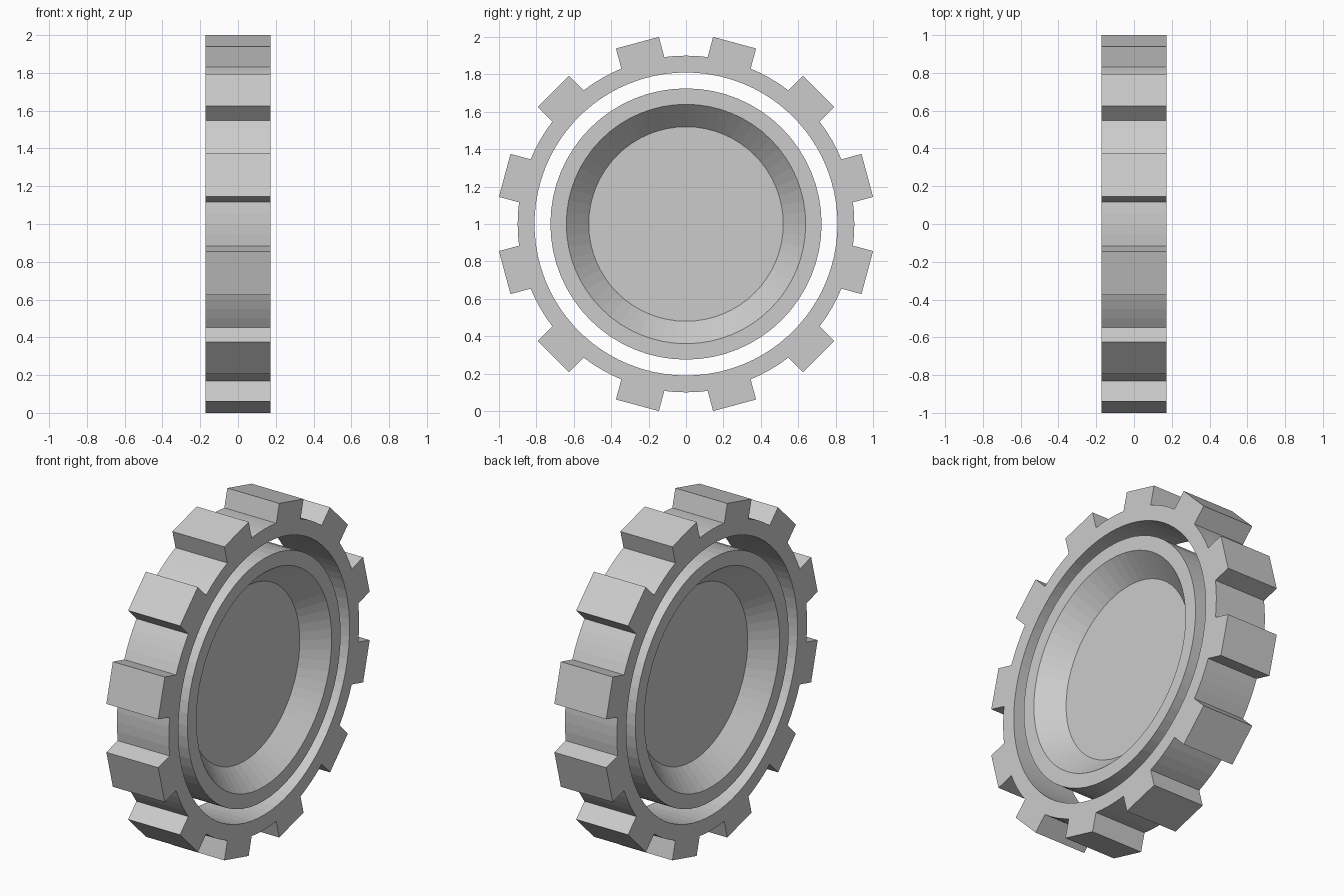
import bpy, bmesh
from math import sin, cos, asin, atan2, hypot, radians, pi

if "Cube" in bpy.data.objects:
    bpy.data.objects.remove(bpy.data.objects["Cube"])

HALF = 0.172      # half thickness of the wheel along x
CENTRE_Z = 1.0


def bridge_rings(name, rings, closed=False, caps=False):
    """Skin quads between consecutive rings of (x, angle, radius) points."""
    bm = bmesh.new()
    loops = [[bm.verts.new((x, r * cos(a), CENTRE_Z + r * sin(a)))
              for x, a, r in ring] for ring in rings]
    pairs = list(zip(loops, loops[1:]))
    if closed:
        pairs.append((loops[-1], loops[0]))
    n = len(loops[0])
    for p, q in pairs:
        for i in range(n):
            j = (i + 1) % n
            bm.faces.new((p[i], p[j], q[j], q[i]))
    if caps:
        bm.faces.new(loops[0])
        bm.faces.new(loops[-1])
    bmesh.ops.recalc_face_normals(bm, faces=bm.faces)
    mesh = bpy.data.meshes.new(name)
    bm.to_mesh(mesh)
    bm.free()
    obj = bpy.data.objects.new(name, mesh)
    bpy.context.collection.objects.link(obj)
    return obj


# Toothed outer ring: 12 straight-sided teeth on a thin rim
TEETH, RIM, BORE, TIP, TOOTH_HALF = 12, 0.90, 0.81, 1.0035, 0.119
tip_a = atan2(TOOTH_HALF, TIP)
base_a = asin(TOOTH_HALF / RIM)
gap = (2 * pi / TEETH - 2 * base_a) / 4
sector = [(-base_a, RIM)]
sector += [(tip_a * t, TIP / cos(tip_a * t)) for t in (-1, -1 / 3, 1 / 3, 1)]
sector += [(base_a + gap * k, RIM) for k in range(4)]
outline = [(a + radians(15 + 30 * k), r) for k in range(TEETH) for a, r in sector]
bridge_rings("toothed_ring", [
    [(-HALF, a, r) for a, r in outline],
    [(HALF, a, r) for a, r in outline],
    [(HALF, a, BORE) for a, r in outline],
    [(-HALF, a, BORE) for a, r in outline],
], closed=True)

# Inner hub: flat rim with a conical recess on both faces
FLOOR = 0.045
side = [(FLOOR, 0.52), (HALF, 0.64), (HALF, 0.725)]
profile = [(-x, r) for x, r in side] + side[::-1]
SEG = 64
bridge_rings("hub_disc", [
    [(x, 2 * pi * i / SEG, r) for i in range(SEG)] for x, r in profile
], caps=True)
